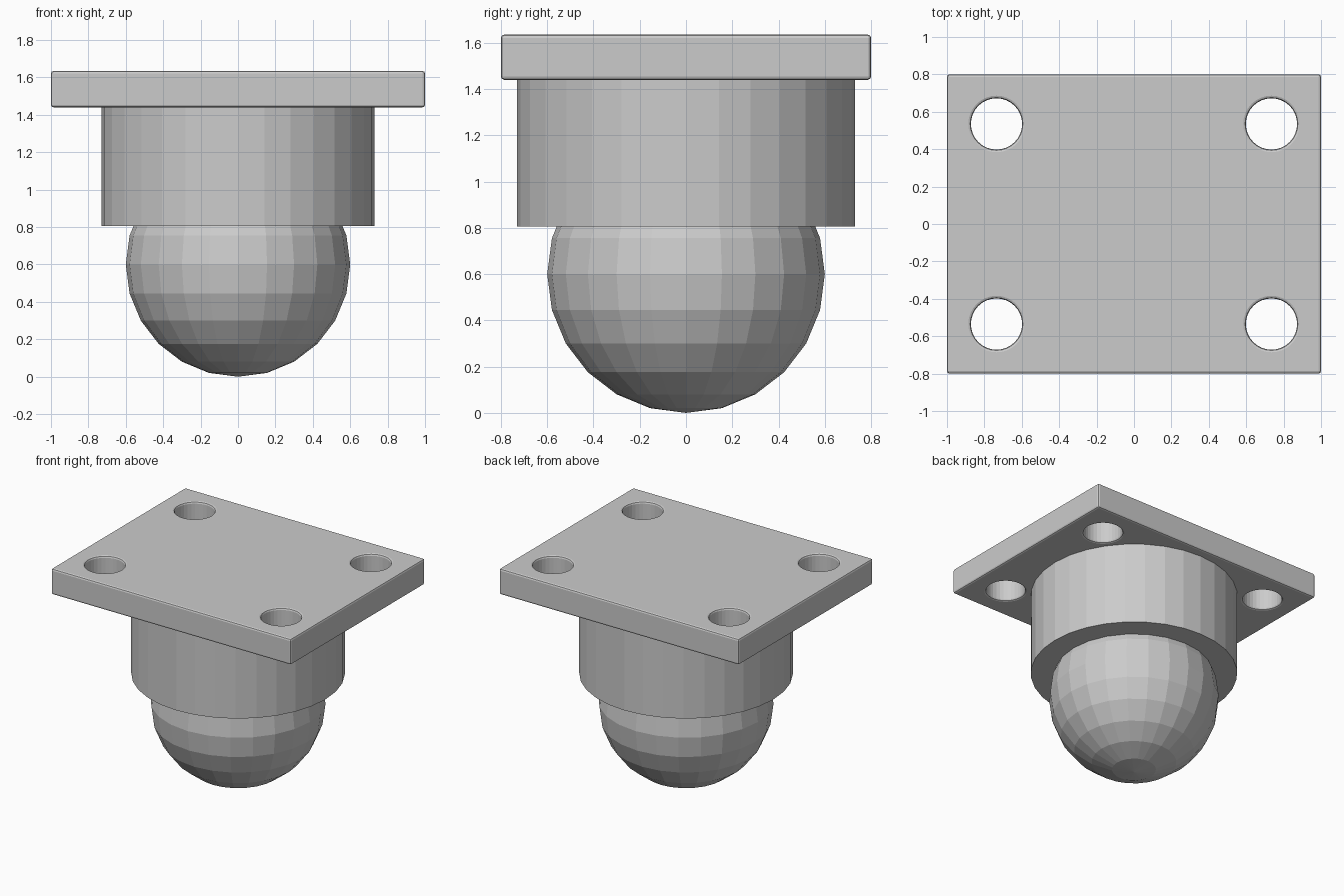
import bpy
import bmesh
from mathutils import Matrix

if "Cube" in bpy.data.objects:
    bpy.data.objects.remove(bpy.data.objects["Cube"])


def make_object(name, bm):
    mesh = bpy.data.meshes.new(name)
    bm.to_mesh(mesh)
    bm.free()
    obj = bpy.data.objects.new(name, mesh)
    bpy.context.collection.objects.link(obj)
    return obj


def add_cylinder(bm, radius, z0, z1, sides, x=0, y=0):
    bmesh.ops.create_cone(bm, cap_ends=True, segments=sides,
                          radius1=radius, radius2=radius, depth=z1 - z0,
                          matrix=Matrix.Translation((x, y, (z0 + z1) / 2)))


PLATE_BOTTOM, PLATE_TOP = 1.44, 1.635

# Rolling ball
bm = bmesh.new()
bmesh.ops.create_uvsphere(bm, u_segments=24, v_segments=12, radius=0.6,
                          matrix=Matrix.Translation((0, 0, 0.6)))
make_object("ball", bm)

# Cylindrical housing, its top face seated just inside the plate
bm = bmesh.new()
add_cylinder(bm, 0.73, 0.805, PLATE_BOTTOM + 0.01, 32)
make_object("housing", bm)

# Hidden cutter for the four bolt holes
bm = bmesh.new()
for sx in (-1, 1):
    for sy in (-1, 1):
        add_cylinder(bm, 0.137, PLATE_BOTTOM - 0.1, PLATE_TOP + 0.1, 32,
                     sx * 0.735, sy * 0.535)
cutter = make_object("bolt_hole_cutter", bm)
cutter.hide_render = True
cutter.display_type = 'WIRE'

# Mounting plate with drilled holes and softened edges
bm = bmesh.new()
bmesh.ops.create_cube(
    bm, size=1,
    matrix=Matrix.Translation((0, 0, (PLATE_BOTTOM + PLATE_TOP) / 2))
    @ Matrix.Diagonal((2.0, 1.6, PLATE_TOP - PLATE_BOTTOM, 1)))
plate = make_object("mounting_plate", bm)
holes = plate.modifiers.new("bolt_holes", 'BOOLEAN')
holes.operation = 'DIFFERENCE'
holes.solver = 'EXACT'
holes.object = cutter
bevel = plate.modifiers.new("edge_bevel", 'BEVEL')
bevel.width = 0.014
bevel.segments = 2
bevel.limit_method = 'ANGLE'
bevel.use_clamp_overlap = False
